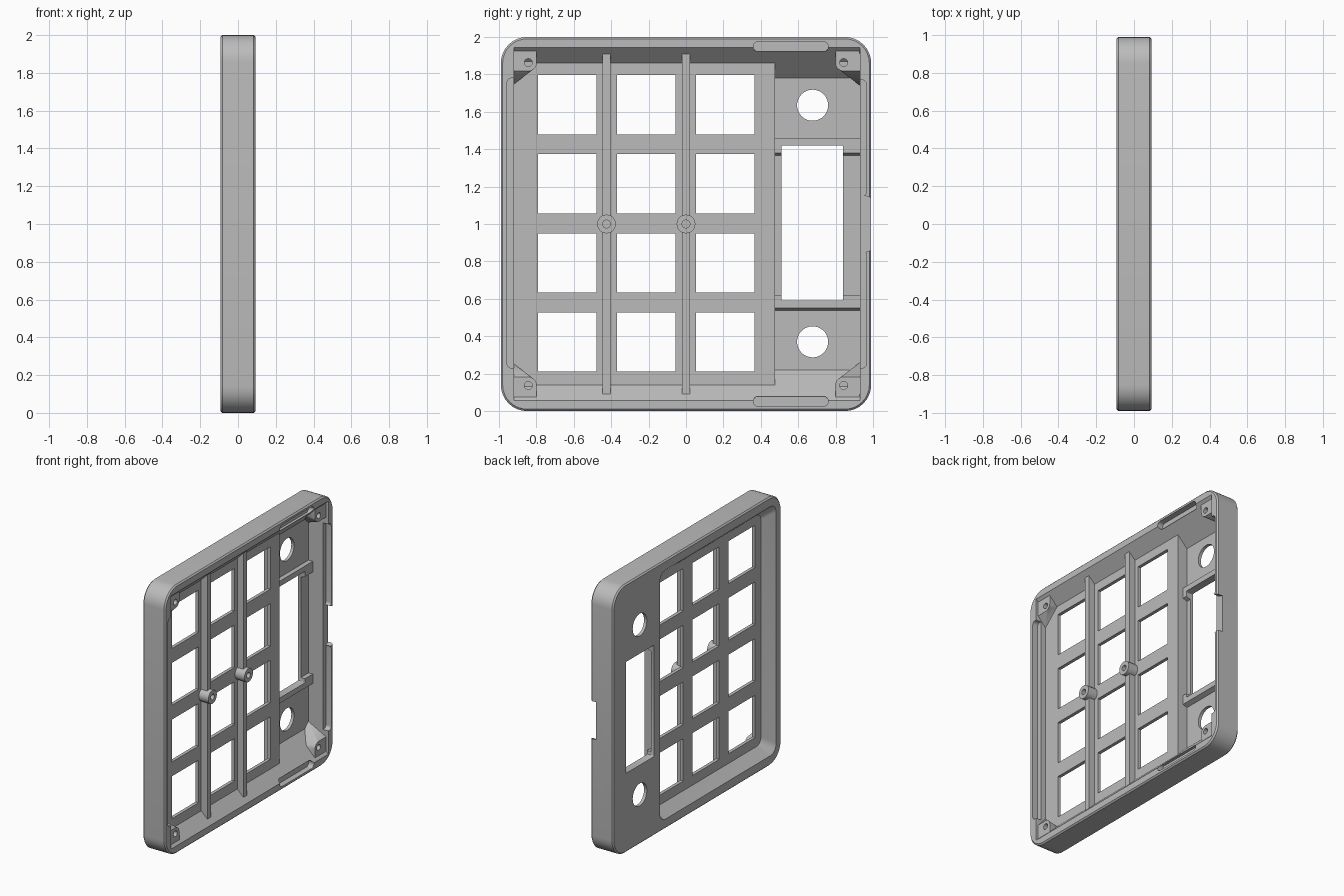
import bpy, bmesh, math

cube = bpy.data.objects.get("Cube")
if cube:
    bpy.data.objects.remove(cube)

grey = bpy.data.materials.new("plain_grey")
grey.use_nodes = True
grey.diffuse_color = (0.5, 0.5, 0.5, 1)
grey.node_tree.nodes["Principled BSDF"].inputs["Base Color"].default_value = (0.5, 0.5, 0.5, 1)


def box(y0, y1, z0, z1, r=0.0, n=8):
    """Rectangle outline in the y-z plane, with optional rounded corners."""
    if r == 0:
        return [(y0, z0), (y1, z0), (y1, z1), (y0, z1)]
    pts = []
    corners = [(y1 - r, z1 - r), (y0 + r, z1 - r), (y0 + r, z0 + r), (y1 - r, z0 + r)]
    for k, (cy, cz) in enumerate(corners):
        for i in range(n + 1):
            a = (k + i / n) * math.pi / 2
            pts.append((cy + r * math.cos(a), cz + r * math.sin(a)))
    return pts


def ring(cy, cz, r, n=32):
    return [(cy + r * math.cos(2 * math.pi * i / n), cz + r * math.sin(2 * math.pi * i / n))
            for i in range(n)]


def solid(name, *layers):
    """Convex solid through outlines given as (x, outline)."""
    bm = bmesh.new()
    for x, outline in layers:
        for y, z in outline:
            bm.verts.new((x, y, z))
    bmesh.ops.remove_doubles(bm, verts=bm.verts[:], dist=1e-5)
    res = bmesh.ops.convex_hull(bm, input=bm.verts[:])
    loose = [v for v in bm.verts if not v.link_faces]
    bmesh.ops.delete(bm, geom=loose, context='VERTS')
    bmesh.ops.dissolve_limit(bm, angle_limit=0.01, verts=bm.verts[:], edges=bm.edges[:])
    bmesh.ops.recalc_face_normals(bm, faces=bm.faces[:])
    mesh = bpy.data.meshes.new(name)
    bm.to_mesh(mesh)
    bm.free()
    mesh.materials.append(grey)
    ob = bpy.data.objects.new(name, mesh)
    bpy.context.collection.objects.link(ob)
    return ob


def prism(name, outline, x0, x1):
    return solid(name, (x0, outline), (x1, outline))


def cut(target, *cutters):
    """Subtract the cutters one after another, then remove them."""
    for c in cutters:
        c.hide_render = True
        mod = target.modifiers.new("cut", 'BOOLEAN')
        mod.operation = 'DIFFERENCE'
        mod.solver = 'EXACT'
        mod.object = c
    graph = bpy.context.evaluated_depsgraph_get()
    mesh = bpy.data.meshes.new_from_object(target.evaluated_get(graph))
    target.modifiers.clear()
    target.data = mesh
    for c in cutters:
        bpy.data.objects.remove(c)


X = 0.093      # half thickness
PLATE = 0.01   # inner face of the key plate
FLOOR = -0.07  # inner face of the control panel

# Outer case with softened edges
case = solid("case",
             (-X, box(-0.98, 0.98, 0.01, 1.99, 0.13)),
             (-X + 0.01, box(-0.99, 0.99, 0, 2, 0.14)),
             (X - 0.01, box(-0.99, 0.99, 0, 2, 0.14)),
             (X, box(-0.98, 0.98, 0.01, 1.99, 0.13)))

# Inner cavities with sloped ends, and the sloped outer key pocket
cutters = [
    solid("key_cavity", (PLATE, box(-0.92, 0.5, 0.14, 1.86)),
          (0.12, box(-0.92, 0.5, 0.03, 1.97))),
    solid("panel_cavity", (FLOOR, box(0.475, 0.93, 0.22, 1.78)),
          (0.12, box(0.475, 0.93, 0.03, 1.97))),
    solid("key_pocket", (-0.015, box(-0.86, 0.44, 0.14, 1.86, 0.05)),
          (-0.113, box(-0.945, 0.44, 0.055, 1.945, 0.07))),
]

# Key openings
for i in range(3):
    for j in range(4):
        y, z = -0.635 + 0.4225 * i, 0.37 + 0.4225 * j
        cutters.append(prism("key_hole", box(y - 0.156, y + 0.156, z - 0.158, z + 0.158), -0.05, 0.05))

# Knob holes and display window
WINDOW = box(0.51, 0.84, 0.59, 1.42, 0.008, 3)
for z in (0.37, 1.635):
    cutters.append(prism("knob_hole", ring(0.677, z, 0.083, 48), -0.2, 0))
cutters.append(prism("window", WINDOW, -0.2, 0))

# Grooves in the rim and the cable notch
for y0, y1, z0, z1 in ((-0.957, -0.9, 0.23, 1.78), (0.9, 0.965, 1.15, 1.77), (0.9, 0.965, 0.23, 0.86)):
    cutters.append(prism("side_groove", box(y0, y1, z0, z1, 0.025), 0.05, 0.2))
for z in (0.052, 1.948):
    cutters.append(prism("rim_slot", box(0.36, 0.76, z - 0.027, z + 0.027, 0.026), 0.05, 0.2))
cutters.append(prism("cable_notch", [(0.9, 0.83), (1.02, 0.87), (1.02, 1.13), (0.9, 1.17)], 0.05, 0.2))
cut(case, *cutters)

# Ribs across the key plate, each with a hollow post
for n, y in enumerate((-0.425, 0)):
    prism(f"rib_{n + 1}", box(y - 0.022, y + 0.022, 0.09, 1.91), 0, 0.06)
    post = prism(f"post_{n + 1}", ring(y, 1, 0.05), 0, 0.088)
    cut(post, prism("bore", ring(y, 1, 0.021), 0.03, 0.2))

# Raised ledges above and below the display
for name, z0, z1 in (("lower_ledge", 0.54, 0.62), ("upper_ledge", 1.37, 1.46)):
    ledge = solid(name, (FLOOR - 0.005, box(0.47, 0.935, z0 - 0.005, z1)),
                  (FLOOR + 0.035, box(0.47, 0.935, z0 + 0.01, z1)))
    cut(ledge, prism("window", WINDOW, -0.2, 0.1))

# Corner screw bosses merging into the case corners
for sy, side in ((-1, "near"), (1, "far")):
    base = PLATE - 0.005 if sy < 0 else FLOOR - 0.005
    for sz, level in ((-1, "lower"), (1, "upper")):
        cy, cz = 0.843 * sy, 1 + 0.863 * sz
        wedge = [(0.93 * sy, 1 + 0.74 * sz), (0.93 * sy, 1 + 0.9 * sz),
                 (0.9 * sy, 1 + 0.94 * sz), (0.8 * sy, 1 + 0.86 * sz)]
        corner = [(0.93 * sy, cz - 0.045), (0.93 * sy, cz + 0.045),
                  (cy - 0.045, 1 + 0.94 * sz), (cy + 0.045, 1 + 0.94 * sz),
                  (0.925 * sy, 1 + 0.925 * sz)]
        boss = solid(f"{level}_{side}_boss", (base, wedge), (0.075, ring(cy, cz, 0.045) + corner))
        cut(boss, prism("bore", ring(cy, cz, 0.021), 0.02, 0.2))

# Smooth the rounded corners and keep the edges sharp
for ob in bpy.context.collection.objects:
    if ob.type == 'MESH' and grey.name in ob.data.materials:
        ob.data.shade_smooth()
        ob.data.set_sharp_from_angle(angle=math.radians(30))
